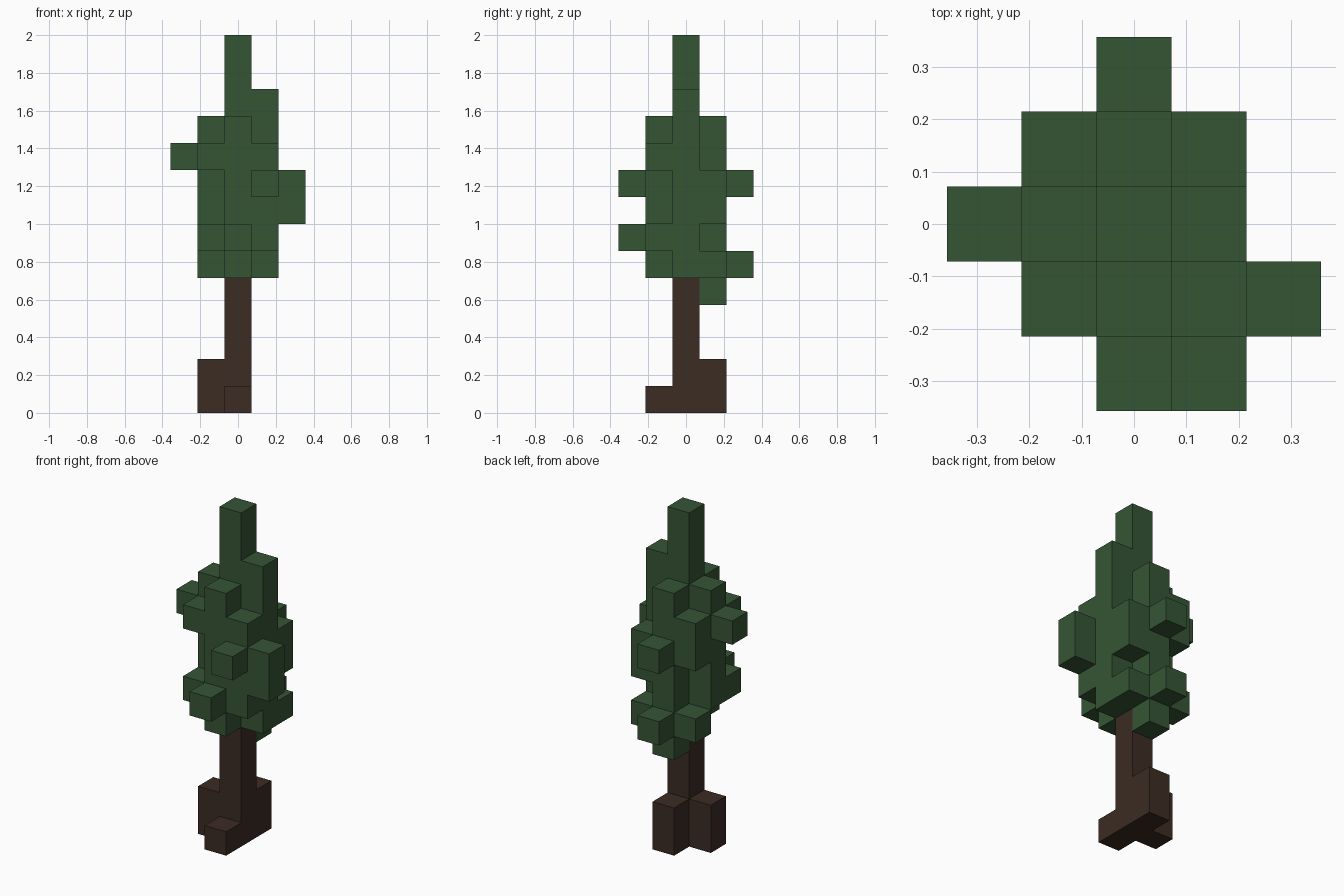
import bpy, bmesh, math
from mathutils import Vector

cube = bpy.data.objects.get("Cube")
if cube:
    bpy.data.objects.remove(cube, do_unlink=True)

U = 1 / 7  # block size


def material(name, rgb):
    mat = bpy.data.materials.new(name)
    mat.use_nodes = True
    color = (*rgb, 1)
    mat.diffuse_color = color
    mat.node_tree.nodes["Principled BSDF"].inputs["Base Color"].default_value = color
    return mat


bark = material("dark_brown_bark", (0.045, 0.025, 0.017))
leaf = material("forest_green_leaf", (0.036, 0.091, 0.035))

# Each part is a list of block columns: x, y, lowest layer, highest layer
parts = {
    "trunk": (bark, [(0, 0, 0, 4)]),
    "roots": (bark, [(-1, 0, 0, 1), (0, 1, 0, 1), (0, -1, 0, 0)]),
    "foliage": (leaf, [
        # central spire and the four columns around it
        (0, 0, 5, 13), (1, 0, 5, 11), (-1, 0, 6, 10),
        (0, 1, 4, 10), (0, -1, 5, 10),
        # corner clumps
        (1, -1, 6, 9), (1, 1, 5, 5), (1, 1, 7, 8),
        (-1, 1, 5, 5), (-1, 1, 8, 9), (-1, -1, 6, 6), (-1, -1, 9, 9),
        # outer tufts
        (2, -1, 7, 8), (-2, 0, 9, 9), (0, 2, 5, 5), (0, 2, 8, 8),
        (0, -2, 6, 6), (1, -2, 8, 8),
    ]),
}


def blocks(columns):
    return {(x, y, z) for x, y, low, high in columns for z in range(low, high + 1)}


solid = set().union(*(blocks(cols) for _, cols in parts.values()))


def build(name, mat, columns):
    """Join the blocks of a part into one skin, leaving out buried faces."""
    bm = bmesh.new()
    for cell in sorted(blocks(columns)):
        centre = Vector(cell) + Vector((0, 0, 0.5))
        for axis in range(3):
            for sign in (-1, 1):
                n = Vector((0, 0, 0))
                n[axis] = sign
                if tuple(int(c + d) for c, d in zip(cell, n)) in solid:
                    continue
                u = Vector((0, 0, 0))
                u[(axis + 1) % 3] = 0.5
                v = n.cross(u)
                mid = centre + n / 2
                corners = (mid - u - v, mid + u - v, mid + u + v, mid - u + v)
                bm.faces.new([bm.verts.new(p * U) for p in corners])
    bmesh.ops.remove_doubles(bm, verts=bm.verts, dist=U / 100)
    bmesh.ops.dissolve_limit(bm, angle_limit=math.radians(1),
                             verts=bm.verts, edges=bm.edges)
    mesh = bpy.data.meshes.new(name)
    bm.to_mesh(mesh)
    bm.free()
    mesh.materials.append(mat)
    obj = bpy.data.objects.new(name, mesh)
    bpy.context.collection.objects.link(obj)


for part, (mat, columns) in parts.items():
    build(part, mat, columns)
